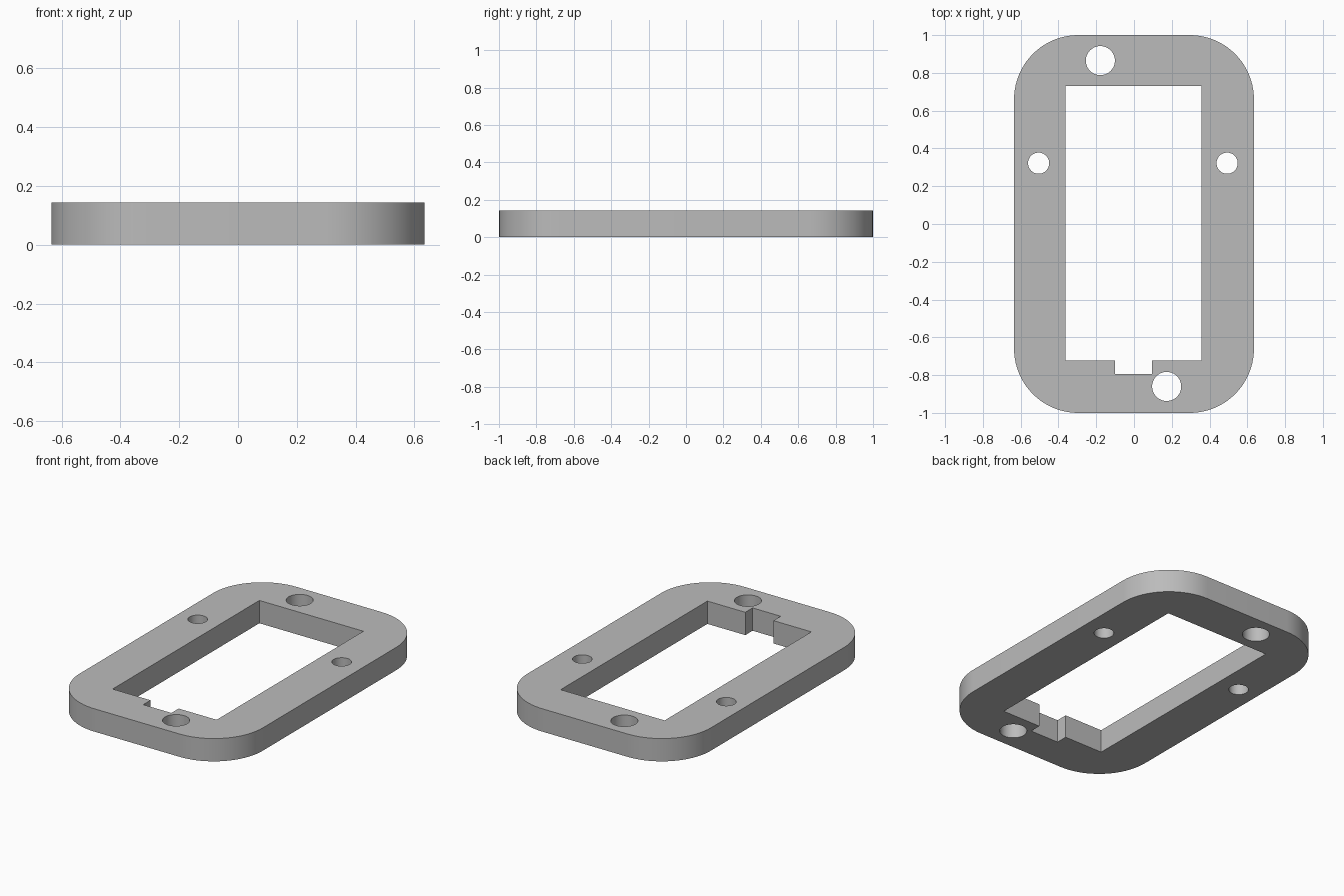
import bpy
import bmesh
from math import cos, sin, pi

HEIGHT = 0.143

cube = bpy.data.objects.get("Cube")
if cube:
    bpy.data.objects.remove(cube, do_unlink=True)


def arc(cx, cy, r, start, sweep, steps):
    return [(cx + r * cos(start + sweep * i / steps),
             cy + r * sin(start + sweep * i / steps)) for i in range(steps + 1)]


def circle(cx, cy, r):
    return arc(cx, cy, r, 0, 2 * pi, 48)[:-1]


def rounded_rectangle(hx, hy, r):
    points = []
    for k, (sx, sy) in enumerate([(1, 1), (-1, 1), (-1, -1), (1, -1)]):
        points += arc(sx * (hx - r), sy * (hy - r), r, k * pi / 2, pi / 2, 20)
    return points


# Outer edge, window with a notch, and four through holes
outer = rounded_rectangle(0.635, 1.0, 0.34)
window = [(-0.363, 0.73), (-0.363, -0.723), (-0.1, -0.723), (-0.1, -0.795),
          (0.095, -0.795), (0.095, -0.723), (0.358, -0.723), (0.358, 0.73)]
holes = [circle(-0.178, 0.865, 0.077), circle(0.173, -0.86, 0.077),
         circle(-0.505, 0.322, 0.056), circle(0.493, 0.322, 0.056)]

# Fill the flat outline, then extrude it to a plate
bm = bmesh.new()
edges = []
for loop in [outer, window] + holes:
    verts = [bm.verts.new((x, y, 0)) for x, y in loop]
    edges += [bm.edges.new((verts[i - 1], verts[i])) for i in range(len(verts))]
bmesh.ops.triangle_fill(bm, edges=edges, use_beauty=True, normal=(0, 0, 1))
result = bmesh.ops.extrude_face_region(bm, geom=bm.faces[:], use_keep_orig=True)
top = [v for v in result["geom"] if isinstance(v, bmesh.types.BMVert)]
bmesh.ops.translate(bm, verts=top, vec=(0, 0, HEIGHT))
bmesh.ops.recalc_face_normals(bm, faces=bm.faces[:])

mesh = bpy.data.meshes.new("frame_plate")
bm.to_mesh(mesh)
bm.free()
plate = bpy.data.objects.new("frame_plate", mesh)
bpy.context.collection.objects.link(plate)

# Plain grey material
grey = bpy.data.materials.new("light_grey")
grey.use_nodes = True
colour = (0.5, 0.5, 0.5, 1)
grey.diffuse_color = colour
grey.node_tree.nodes["Principled BSDF"].inputs["Base Color"].default_value = colour
mesh.materials.append(grey)

# Smooth round walls, sharp rims
bpy.ops.object.select_all(action="DESELECT")
plate.select_set(True)
bpy.context.view_layer.objects.active = plate
bpy.ops.object.shade_smooth_by_angle(angle=pi / 6)
